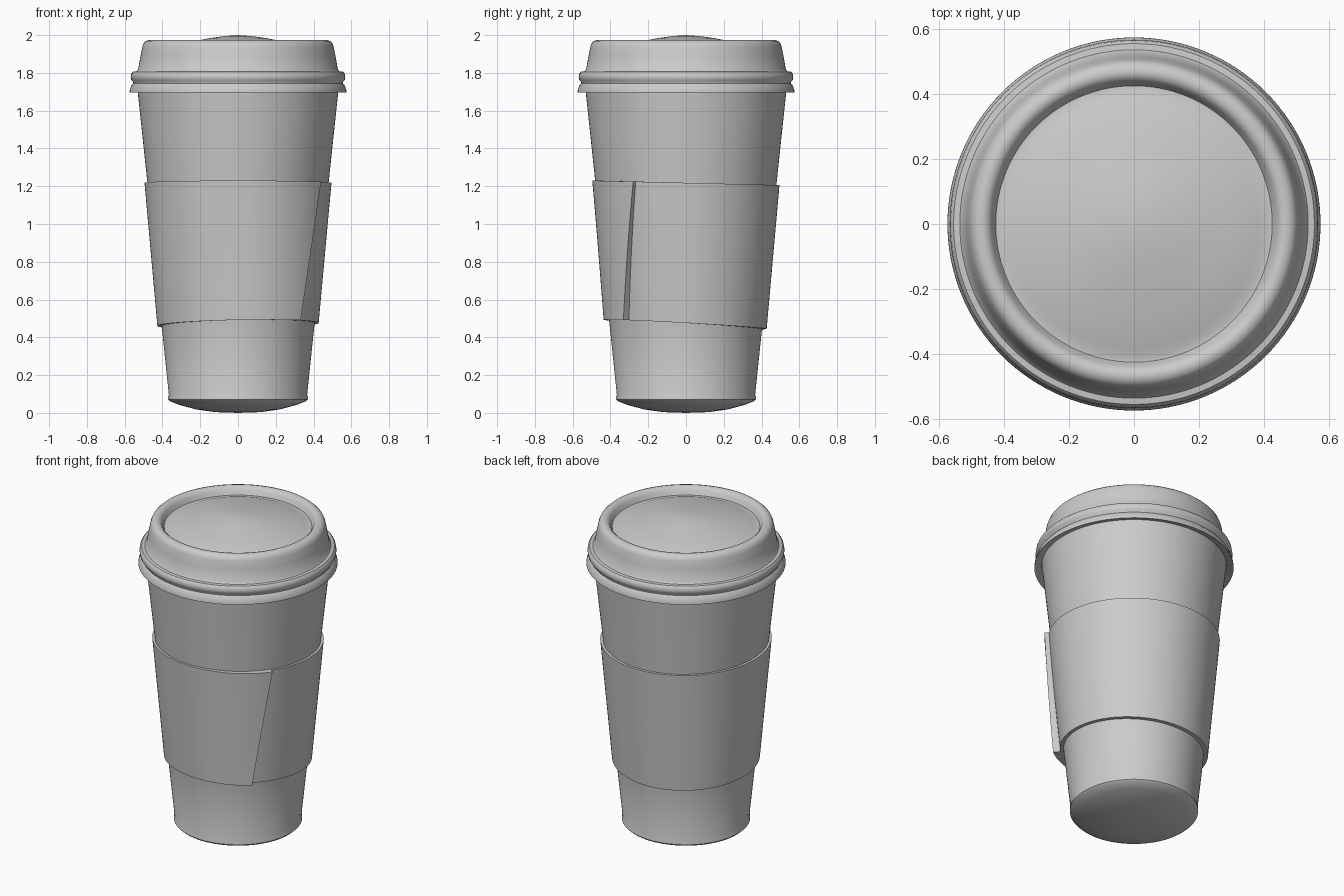
import bpy, bmesh
from math import sin, cos, pi, radians

if "Cube" in bpy.data.objects:
    bpy.data.objects.remove(bpy.data.objects["Cube"])

SEG = 128


def finish(bm, name, angle=35):
    bmesh.ops.remove_doubles(bm, verts=bm.verts, dist=1e-5)
    bmesh.ops.recalc_face_normals(bm, faces=bm.faces)
    me = bpy.data.meshes.new(name)
    bm.to_mesh(me)
    bm.free()
    ob = bpy.data.objects.new(name, me)
    bpy.context.collection.objects.link(ob)
    bpy.ops.object.select_all(action='DESELECT')
    ob.select_set(True)
    bpy.context.view_layer.objects.active = ob
    bpy.ops.object.shade_smooth_by_angle(angle=radians(angle))
    return ob


def lathe(name, profile):
    """Spin a (radius, z) profile around the z axis."""
    bm = bmesh.new()
    vs = [bm.verts.new((r, 0, z)) for r, z in profile]
    es = [bm.edges.new(p) for p in zip(vs, vs[1:])]
    bmesh.ops.spin(bm, geom=vs + es, cent=(0, 0, 0), axis=(0, 0, 1),
                   angle=2 * pi, steps=SEG, use_duplicate=False)
    return finish(bm, name)


# Tapered paper cup with a bulging underside and a small bottom curl
lathe("cup_body", [
    (0, 0.0), (0.12, 0.004), (0.22, 0.018), (0.31, 0.042), (0.36, 0.062),
    (0.370, 0.072), (0.370, 0.085), (0.366, 0.095),
    (0.405, 0.47), (0.480, 1.22), (0.533, 1.72)])

# Lid: snap-on skirt, groove, bead, sloped wall, rounded rim, sunken domed top
lathe("lid", [
    (0.533, 1.708), (0.558, 1.700), (0.575, 1.696), (0.574, 1.706),
    (0.566, 1.732), (0.555, 1.745), (0.556, 1.752), (0.565, 1.762),
    (0.568, 1.778), (0.565, 1.796), (0.556, 1.806), (0.537, 1.808),
    (0.529, 1.818), (0.516, 1.890), (0.506, 1.940), (0.499, 1.958),
    (0.487, 1.969), (0.470, 1.974), (0.453, 1.970), (0.441, 1.958),
    (0.433, 1.940), (0.426, 1.928), (0.412, 1.928), (0.385, 1.938),
    (0.280, 1.959), (0.150, 1.984), (0.070, 1.995), (0, 2.0)])


# Cardboard sleeve: wraps once, its loose end lifting over the front-right seam
def sleeve():
    bm = bmesh.new()
    rows = 12
    cols = []
    for i in range(SEG + 1):
        t = i / SEG                              # 0 at the flap edge
        lift = max(0, 1 - t * 360 / 62) ** 1.3
        col = []
        for j in range(rows + 1):
            k = j / rows
            a = radians(-45 + 12.5 * k) - 2 * pi * t
            z0 = 0.468 - 0.024 * sin(a) + 0.008 * cos(a)
            z1 = 1.218 - 0.012 * sin(a)
            z = z0 + (z1 - z0) * k
            r = 0.427 + 0.068 * k + lift * (0.042 - 0.016 * k)
            col.append((r, a, z))
        # lips turn inward to the cup wall
        inner_top = (0.470, col[-1][1], col[-1][2])
        inner_bot = (0.398, col[0][1], col[0][2])
        col = [inner_bot] + col + [inner_top]
        cols.append([bm.verts.new((r * cos(a), r * sin(a), z))
                     for r, a, z in col])
    cols.append(cols[0])                         # step face at the seam
    for c, d in zip(cols, cols[1:]):
        for j in range(len(c) - 1):
            quad = [c[j], c[j + 1], d[j + 1], d[j]]
            pts = []
            for v in quad:                       # drop coincident corners
                if all((v.co - p.co).length > 1e-5 for p in pts):
                    pts.append(v)
            if len(pts) > 2:
                bm.faces.new(pts)
    return finish(bm, "cup_sleeve", 30)


sleeve()
